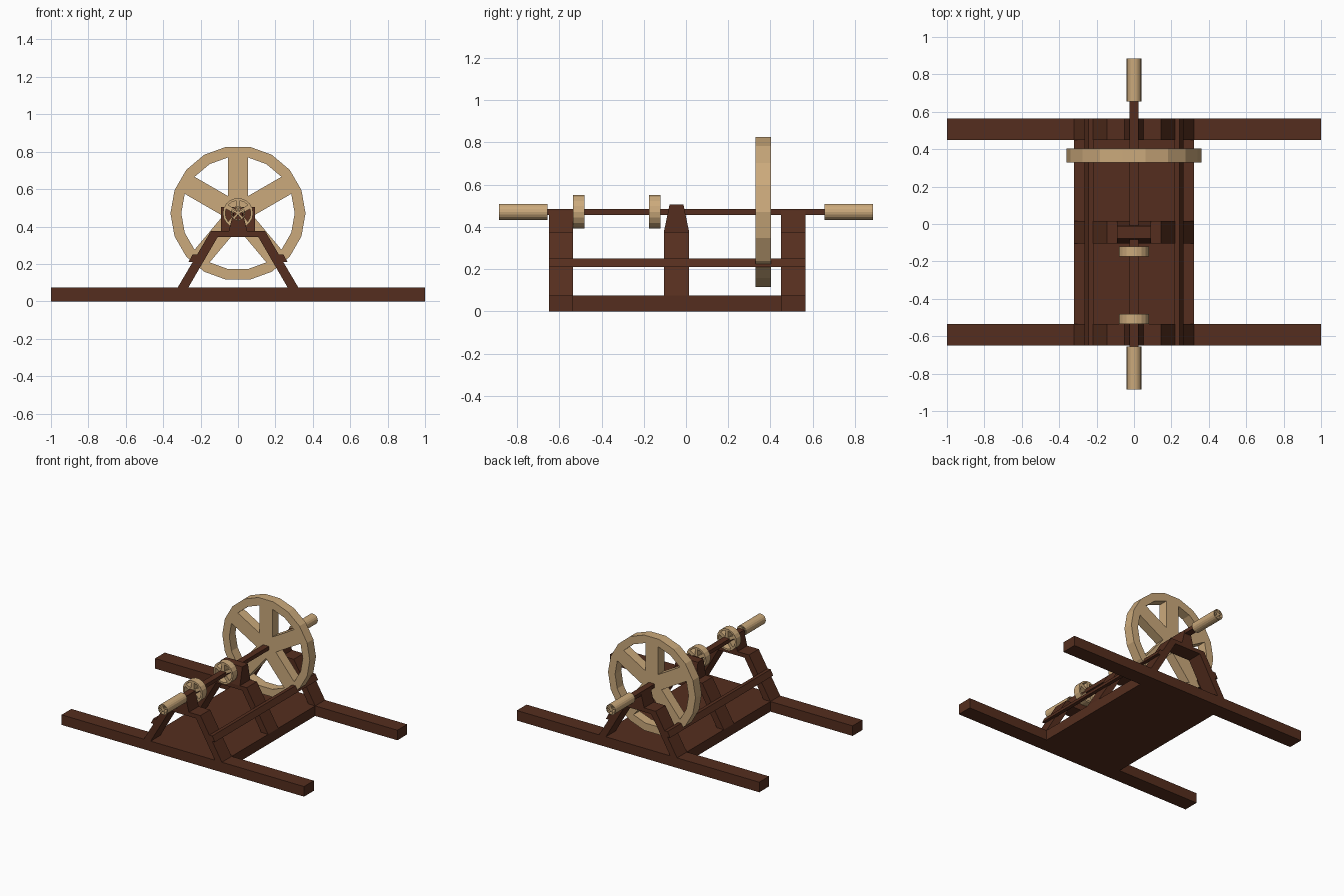
import bpy, bmesh
from math import sin, cos, radians

if "Cube" in bpy.data.objects:
    bpy.data.objects.remove(bpy.data.objects["Cube"])


def material(name, color):
    m = bpy.data.materials.new(name)
    m.diffuse_color = (*color, 1)
    m.use_nodes = True
    m.node_tree.nodes["Principled BSDF"].inputs["Base Color"].default_value = m.diffuse_color
    return m


DARK = material("dark_wood", (0.09, 0.027, 0.013))
LIGHT = material("light_wood", (0.60, 0.40, 0.20))


def finish(name, bm, mat):
    bmesh.ops.recalc_face_normals(bm, faces=bm.faces)
    me = bpy.data.meshes.new(name)
    bm.to_mesh(me)
    bm.free()
    me.materials.append(mat)
    ob = bpy.data.objects.new(name, me)
    bpy.context.collection.objects.link(ob)
    return ob


def prism(name, profile, y0, y1, mat=DARK):
    """Extrude an x-z profile along y."""
    bm = bmesh.new()
    f = bm.faces.new([bm.verts.new((x, y0, z)) for x, z in profile])
    ext = bmesh.ops.extrude_face_region(bm, geom=[f])["geom"]
    for v in ext:
        if isinstance(v, bmesh.types.BMVert):
            v.co.y = y1
    return finish(name, bm, mat)


def box(name, x, y0, y1, z0, z1):
    return prism(name, [(-x, z0), (x, z0), (x, z1), (-x, z1)], y0, y1)


AXIS = 0.471


def wheel(name, r, y0, y1):
    """18-sided rim with five spokes grown from the inner rim faces."""
    n, ri = 18, r * 0.84
    bm = bmesh.new()
    rings = []
    for rad, y in ((r, y0), (r, y1), (ri, y1), (ri, y0)):
        rings.append([bm.verts.new((rad * cos(radians(20 * i)), y,
                                    AXIS + rad * sin(radians(20 * i)))) for i in range(n)])
    for k in range(4):
        a, b = rings[k], rings[(k + 1) % 4]
        for i in range(n):
            j = (i + 1) % n
            bm.faces.new((a[i], a[j], b[j], b[i]))
    w, tip = ri * sin(radians(10)), ri * cos(radians(10))
    for deg in (30, 90, 150, 230, 310):
        c, s = cos(radians(deg)), sin(radians(deg))
        pts = [(u * c - v * s, AXIS + u * s + v * c)
               for u, v in ((0, -w), (tip, -w), (tip, w), (0, w))]
        lo = [bm.verts.new((x, y0, z)) for x, z in pts]
        hi = [bm.verts.new((x, y1, z)) for x, z in pts]
        bm.faces.new(lo)
        bm.faces.new(hi[::-1])
        for i in range(4):
            j = (i + 1) % 4
            bm.faces.new((lo[i], lo[j], hi[j], hi[i]))
    return finish(name, bm, LIGHT)


# Base: floor board and two long skids
box("floor_board", 0.322, -0.535, 0.45, 0, 0.075)
box("front_skid", 1.0, -0.65, -0.535, 0, 0.075)
box("back_skid", 1.0, 0.45, 0.565, 0, 0.075)

# Three A-shaped trestles
half = [(0.322, 0.075), (0.145, 0.375)]
inner = [(0.108, 0.345), (0.265, 0.075)]
arch = (half + [(-x, z) for x, z in half[::-1]]
        + [(-x, z) for x, z in inner[::-1]] + inner)
for name, y0, y1 in (("front", -0.65, -0.535), ("middle", -0.105, 0.015), ("back", 0.45, 0.565)):
    prism(name + "_trestle", arch, y0, y1)

# Side rails on the outside of the legs
for name, s in (("left", -1), ("right", 1)):
    prism(name + "_rail", [(s * x, z) for x, z in
          ((0.265, 0.21), (0.243, 0.25), (0.217, 0.25), (0.238, 0.21))], -0.65, 0.565)

# End bearing posts
post = [(-0.05, 0.375), (0.05, 0.375), (0.024, 0.478), (-0.024, 0.478)]
prism("front_bearing", post, -0.65, -0.535)
prism("back_bearing", post, 0.45, 0.565)

# Middle bearing block, tapered front to back
block = box("middle_bearing", 0.09, -0.105, 0.015, 0.375, 0.505)
for v in block.data.vertices:
    if v.co.z > 0.45:
        v.co.y = -0.045 + (v.co.y + 0.045) * 0.55

# Shaft, wheels and handles
box("shaft", 0.024, -0.66, 0.66, 0.457, 0.485)
wheel("drive_wheel", 0.361, 0.33, 0.403)
wheel("front_pulley", 0.081, -0.535, -0.48)
wheel("inner_pulley", 0.081, -0.175, -0.12)
wheel("front_handle", 0.039, -0.885, -0.655)
wheel("back_handle", 0.039, 0.655, 0.885)
